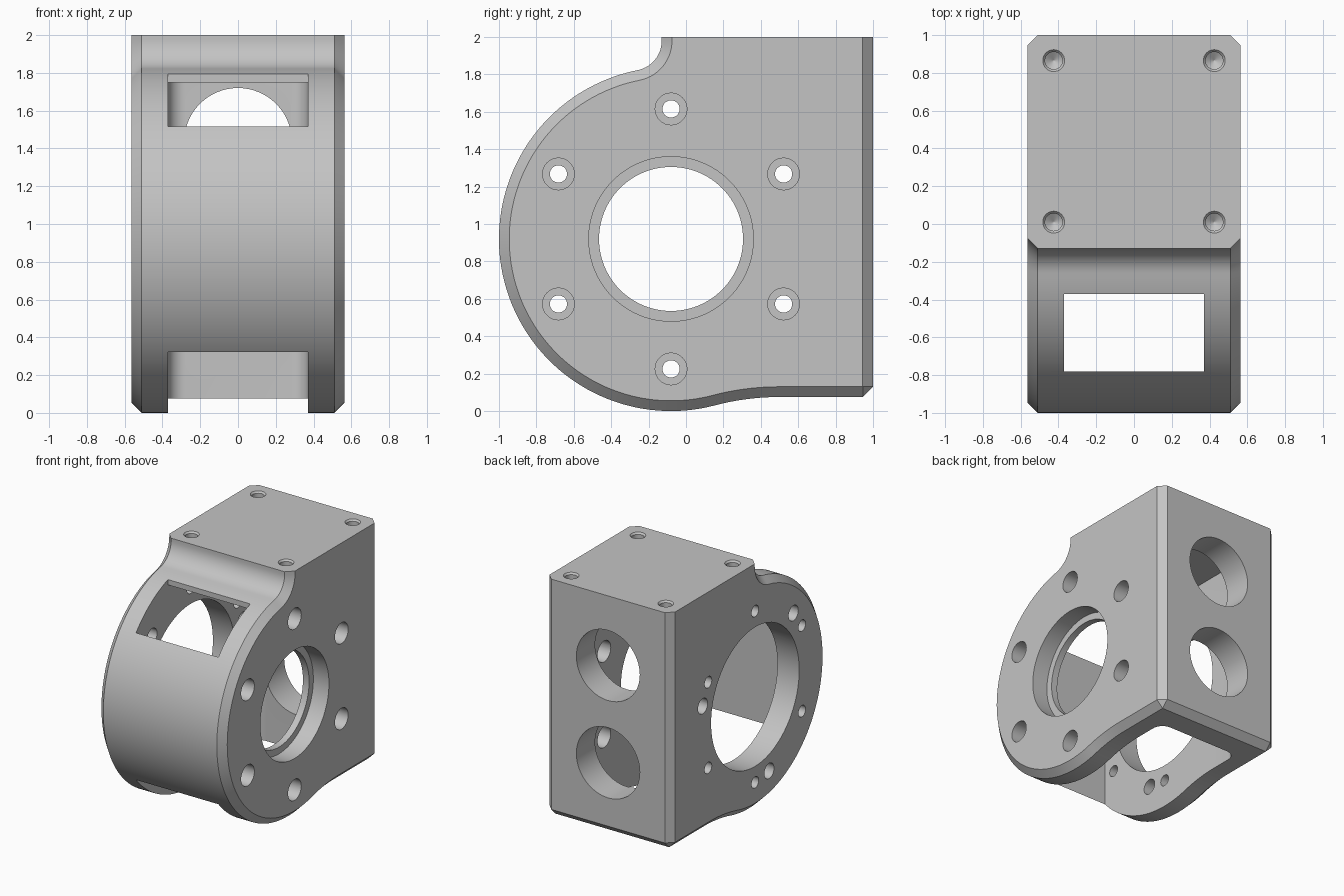
import bpy, bmesh
from math import sin, cos, pi, atan2, sqrt, radians
from mathutils import Matrix, Vector

if "Cube" in bpy.data.objects:
    bpy.data.objects.remove(bpy.data.objects["Cube"], do_unlink=True)

HALF, CH = 0.565, 0.055                  # half width, chamfer
CENTRE, R = Vector((-0.08, 0.92)), 0.92  # drum axis (y, z) and radius
FILLET, BLEND = 0.16, 1.36               # neck fillet, underside blend radius
WALL, FLOOR, FRONT = 0.37, 0.075, -0.78  # cavity half width, underside, cavity front
BOLT_R = 0.695

grey = bpy.data.materials.new("machined_grey")
grey.use_nodes = True
grey.diffuse_color = (0.55, 0.55, 0.55, 1)
grey.node_tree.nodes["Principled BSDF"].inputs["Base Color"].default_value = (0.55, 0.55, 0.55, 1)


def arc(c, r, a, b, n):
    return [(c[0] + r * cos(a + (b - a) * i / n), c[1] + r * sin(a + (b - a) * i / n))
            for i in range(n + 1)]


def make(name, bm):
    bmesh.ops.remove_doubles(bm, verts=bm.verts, dist=1e-4)
    bmesh.ops.recalc_face_normals(bm, faces=bm.faces)
    me = bpy.data.meshes.new(name)
    bm.to_mesh(me)
    bm.free()
    me.materials.append(grey)
    ob = bpy.data.objects.new(name, me)
    bpy.context.collection.objects.link(ob)
    return ob


def loft(name, rings):
    bm = bmesh.new()
    loops = [[bm.verts.new(p) for p in ring] for ring in rings]
    n = len(loops[0])
    for a, b in zip(loops, loops[1:]):
        for i in range(n):
            j = (i + 1) % n
            bm.faces.new((a[i], a[j], b[j], b[i]))
    bm.faces.new(loops[0])
    bm.faces.new(loops[-1])
    return make(name, bm)


def lathe(name, profile, origin, axis, n=64):
    """Turned cutter from (distance along axis, radius) pairs."""
    turn = Vector((0, 0, 1)).rotation_difference(Vector(axis)).to_matrix()
    return loft(name, [[turn @ Vector((r * cos(2 * pi * i / n), r * sin(2 * pi * i / n), h)) + Vector(origin)
                        for i in range(n)] for h, r in profile])


# Side outline, inset by d, as (y, z)
def outline(d):
    neck_y = -0.13
    fy = neck_y - FILLET
    f = Vector((fy, CENTRE.y + sqrt((R + FILLET) ** 2 - (fy - CENTRE.x) ** 2)))
    gz = FLOOR - BLEND
    g = Vector((CENTRE.x + sqrt((R + BLEND) ** 2 - (CENTRE.y - gz) ** 2), gz))
    to_f, to_g = f - CENTRE, g - CENTRE
    a_f, a_g = atan2(to_f.y, to_f.x), atan2(to_g.y, to_g.x)
    pts = [(1 - d, 2), (neck_y + d, 2)]
    pts += arc(f, FILLET + d, 0, a_f - pi, 14)
    pts += arc(CENTRE, R - d, a_f, a_g + 2 * pi, 96)
    pts += arc(g, BLEND + d, a_g + pi, pi / 2, 14)
    pts += [(1 - CH, FLOOR + d), (1 - d, FLOOR + CH)]
    return pts


body = loft("housing", [[(x, y, z) for y, z in outline(d)]
                        for x, d in ((-HALF, CH), (-HALF + CH, 0), (HALF - CH, 0), (HALF, CH))])
cutters = []

# Cavity, open below, with rounded rear corners
back, cr = 0.76, 0.09
plan = [(-WALL, FRONT), (WALL, FRONT)]
plan += arc((WALL - cr, back - cr), cr, 0, pi / 2, 10)
plan += arc((cr - WALL, back - cr), cr, pi / 2, pi, 10)
cutters.append(loft("cavity_cutter", [[(x, y, z) for x, y in plan] for z in (-0.2, 1.75)]))

# Window above the front of the drum
rect = [(-WALL, FRONT), (WALL, FRONT), (WALL, -0.37), (-WALL, -0.37)]
cutters.append(loft("window_cutter", [[(x, y, z) for x, y in rect] for z in (1.2, 2.2)]))

# Stepped bore on the +x wall, plain bore on the -x wall
axis_at = (0, CENTRE.x, CENTRE.y)
cutters.append(lathe("stepped_bore_cutter", [(0.2, 0.385), (0.425, 0.385), (0.425, 0.44), (0.8, 0.44)],
                     axis_at, (1, 0, 0), 96))
cutters.append(lathe("wide_bore_cutter", [(0.2, 0.565), (0.8, 0.565)], axis_at, (-1, 0, 0), 96))


# Bolt circles
def bolt(side, angle, r):
    a = radians(angle)
    cutters.append(lathe("bolt_cutter", [(0.25, r), (0.7, r)],
                         (0, CENTRE.x + BOLT_R * cos(a), CENTRE.y + BOLT_R * sin(a)), (side, 0, 0), 32))


for k in range(6):
    bolt(1, 30 + 60 * k, 0.085)
    bolt(-1, 30 + 60 * k, 0.046)
for k in range(3):
    bolt(-1, 15 + 120 * k, 0.062)

# Round openings in the rear wall
for z in (1.435, 0.645):
    cutters.append(lathe("rear_opening_cutter", [(0.5, 0.285), (1.2, 0.285)], (0, 0, z), (0, 1, 0)))

# Countersunk blind screw holes in the top
for x in (-0.425, 0.425):
    for y in (0.01, 0.865):
        cutters.append(lathe("screw_cutter", [(-0.33, 0.002), (-0.3, 0.046), (-0.014, 0.046), (0, 0.058), (0.1, 0.058)],
                             (x, y, 2), (0, 0, 1), 32))

# Cut everything out of the housing
bpy.ops.object.select_all(action='DESELECT')
body.select_set(True)
bpy.context.view_layer.objects.active = body
for c in cutters:
    c.hide_render = True
    mod = body.modifiers.new(c.name, 'BOOLEAN')
    mod.operation, mod.solver, mod.object = 'DIFFERENCE', 'EXACT', c
    bpy.ops.object.modifier_apply(modifier=mod.name)
    bpy.data.objects.remove(c, do_unlink=True)

bpy.ops.object.shade_smooth_by_angle(angle=radians(25))
